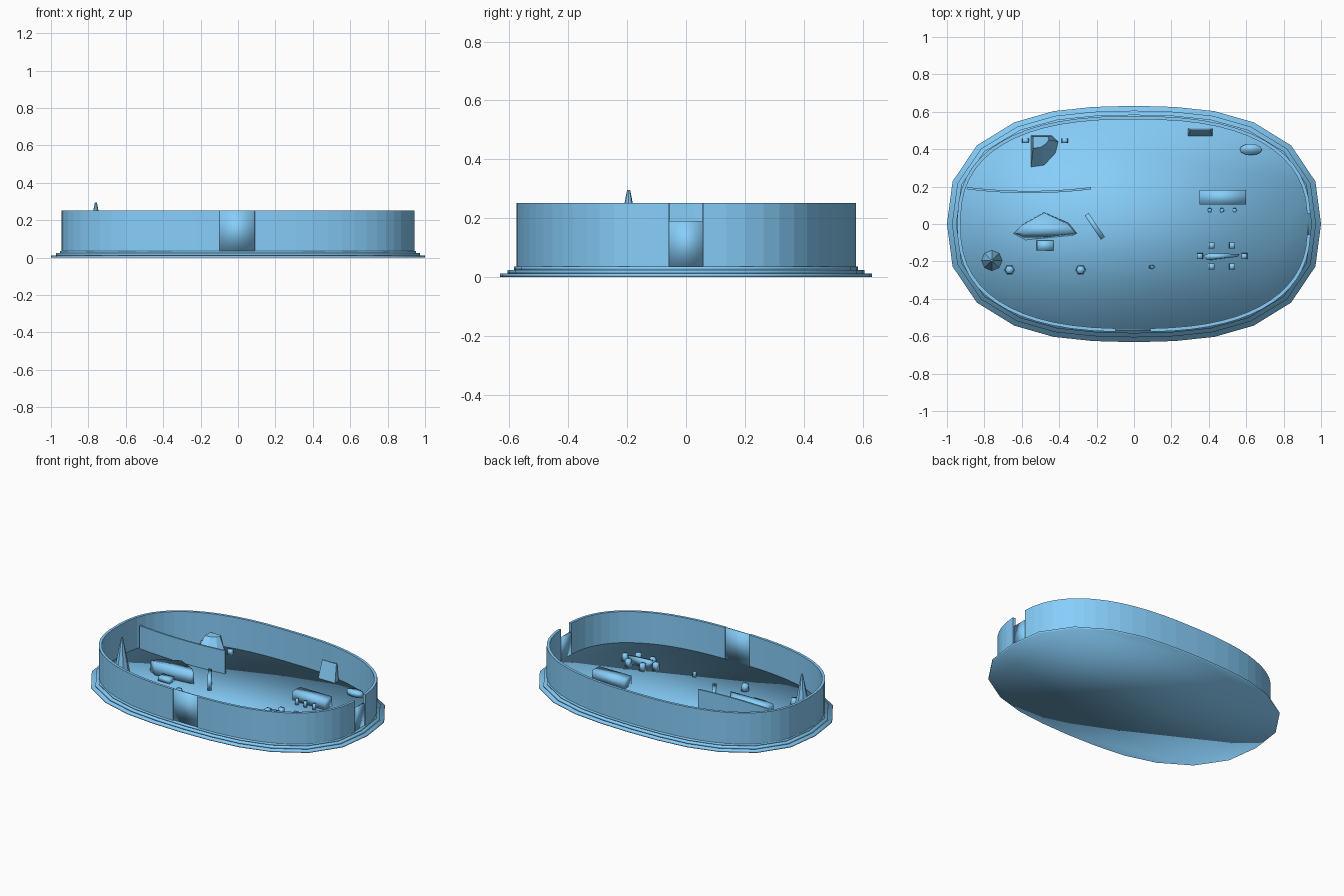
import bpy, bmesh, math

if "Cube" in bpy.data.objects:
    bpy.data.objects.remove(bpy.data.objects["Cube"])

FLOOR = 0.035
blue = bpy.data.materials.new("light_blue")
blue.diffuse_color = (0.242, 0.617, 0.956, 1)
blue.use_nodes = True
blue.node_tree.nodes["Principled BSDF"].inputs["Base Color"].default_value = blue.diffuse_color


def finish(name, bm, smooth=False):
    bmesh.ops.recalc_face_normals(bm, faces=bm.faces)
    for f in bm.faces:
        f.smooth = smooth
    me = bpy.data.meshes.new(name)
    bm.to_mesh(me)
    bm.free()
    me.materials.append(blue)
    ob = bpy.data.objects.new(name, me)
    bpy.context.collection.objects.link(ob)
    return ob


def loft(name, layers, smooth=True):
    """Closed solid through (outline, z) layers with equal point counts."""
    bm = bmesh.new()
    rows = [[bm.verts.new((x, y, z)) for x, y in pts] for pts, z in layers]
    n = len(rows[0])
    for a, b in zip(rows, rows[1:]):
        for i in range(n):
            j = (i + 1) % n
            bm.faces.new((a[i], a[j], b[j], b[i]))
    bm.faces.new(rows[0][::-1])
    bm.faces.new(rows[-1])
    return finish(name, bm, smooth)


def block(name, x, y, w, d, h, taper=1.0, angle=0.0):
    c, s = math.cos(angle), math.sin(angle)

    def rect(k):
        pts = [(-w / 2, -d / 2), (w / 2, -d / 2), (w / 2, d / 2), (-w / 2, d / 2)]
        return [(x + k * (u * c - v * s), y + k * (u * s + v * c)) for u, v in pts]
    return loft(name, [(rect(1), FLOOR), (rect(taper), FLOOR + h)])


def round_post(name, x, y, rx, ry, h, sides=8, taper=1.0, smooth=True):
    def ring(k):
        return [(x + k * rx * math.cos(2 * math.pi * i / sides),
                 y + k * ry * math.sin(2 * math.pi * i / sides)) for i in range(sides)]
    return loft(name, [(ring(1), FLOOR), (ring(taper), FLOOR + h)], smooth)


def oval(a, b, t):
    c, s = math.cos(t), math.sin(t)
    return (a * math.copysign(abs(c) ** 0.8, c), b * math.copysign(abs(s) ** 0.8, s))


def arc_wall(name, a, b, thick, t0, t1, z0, z1, steps, smooth=False):
    ts = [t0 + (t1 - t0) * i / steps for i in range(steps + 1)]
    outer = [oval(a, b, t) for t in ts]
    inner = [oval(a - thick, b - thick, t) for t in ts]
    bm = bmesh.new()
    rows = [[bm.verts.new((p[0], p[1], z0)), bm.verts.new((q[0], q[1], z0)),
             bm.verts.new((q[0], q[1], z1)), bm.verts.new((p[0], p[1], z1))]
            for p, q in zip(outer, inner)]
    for r, s in zip(rows, rows[1:]):
        for i in range(4):
            j = (i + 1) % 4
            bm.faces.new((r[i], r[j], s[j], s[i]))
    bm.faces.new(rows[0])
    bm.faces.new(rows[-1][::-1])
    return finish(name, bm, smooth)


# Stepped 24-sided base, each slab softly shaded
quarter = [(1, 0), (0.97, 0.36), (0.84, 0.665), (0.64, 0.86), (0.43, 0.955), (0.22, 0.99)]
right_half = [(x, -y) for x, y in quarter[:0:-1]] + quarter
outline = [(0, -1)] + right_half + [(0, 1)] + [(-x, y) for x, y in right_half[::-1]]
for name, a, b, z0, z1 in (("base_lower", 1, 0.632, 0, 0.012),
                           ("base_middle", 0.973, 0.606, 0.012, 0.024),
                           ("base_floor", 0.952, 0.585, 0.024, FLOOR)):
    pts = [(x * a, y * b) for x, y in outline]
    loft(name, [(pts, z0), (pts, z1)])

# Oval wall with front and right doorways
A, B, TOP = 0.945, 0.577, 0.252
side = math.asin((0.058 / B) ** 1.25)
front_r = 1.5 * math.pi + math.asin((0.09 / A) ** 1.25)
front_l = 1.5 * math.pi - math.asin((0.1 / A) ** 1.25)
arc_wall("wall_main", A, B, 0.018, side, front_l, FLOOR, TOP, 42)
arc_wall("wall_corner", A, B, 0.018, front_r, 2 * math.pi - side, FLOOR, TOP, 15)
arc_wall("front_door", A, B - 0.007, 0.008, front_l, front_r, FLOOR, TOP, 1, True)
arc_wall("right_door", A - 0.008, B, 0.012, -side, side, FLOOR, 0.19, 1, True)

# Bowed partition
xs = [-0.89 + 0.66 * i / 10 for i in range(11)]
bow = [(x, 0.165 + 0.02 * ((x + 0.56) / 0.33) ** 2) for x in xs]
strip = bow + [(x, y + 0.012) for x, y in bow[::-1]]
loft("partition", [(strip, FLOOR), (strip, 0.195)], False)

# Couch, bench and screen
couch_low = [(-0.58, -0.085), (-0.325, -0.06), (-0.305, -0.05), (-0.35, 0.005),
             (-0.48, 0.062), (-0.6, -0.005), (-0.645, -0.05)]
couch_top = [(-0.6, -0.055), (-0.33, -0.05), (-0.31, -0.047), (-0.355, 0.0),
             (-0.48, 0.06), (-0.6, -0.007), (-0.64, -0.048)]
loft("large_couch", [(couch_low, FLOOR), (couch_top, 0.11)])
block("bench", -0.475, -0.115, 0.09, 0.055, 0.03, 0.95)
block("screen", -0.21, -0.012, 0.155, 0.025, 0.08, 1, math.radians(-56))

# Cone tree and small pots
round_post("cone_tree", -0.76, -0.195, 0.055, 0.055, 0.26, 8, 0.1, False)
for i, (x, y) in enumerate([(-0.665, -0.245), (-0.285, -0.245)]):
    round_post(f"pot_{i}", x, y, 0.028, 0.028, 0.045, 6, 0.8)
round_post("small_pot", 0.095, -0.23, 0.018, 0.012, 0.035, 5, 0.6)

# Tapered tall seat and its side stands
seat = [(-0.55, 0.305), (-0.48, 0.315), (-0.42, 0.38), (-0.405, 0.44), (-0.44, 0.472), (-0.55, 0.472)]
seat_top = [(-0.54, 0.405), (-0.5, 0.41), (-0.47, 0.43), (-0.455, 0.45), (-0.46, 0.468), (-0.54, 0.468)]
loft("tall_seat", [(seat, FLOOR), (seat_top, 0.135)], False)
for i, x in enumerate((-0.58, -0.37)):
    block(f"side_stand_{i}", x, 0.445, 0.035, 0.025, 0.035, 0.85)

# Back cabinet with a sloping front, and a round low table
cab_low = [(0.29, 0.47), (0.42, 0.47), (0.42, 0.51), (0.29, 0.51)]
cab_top = [(0.3, 0.5), (0.41, 0.5), (0.41, 0.508), (0.3, 0.508)]
loft("cabinet", [(cab_low, FLOOR), (cab_top, 0.155)], False)
round_post("low_table", 0.625, 0.398, 0.06, 0.03, 0.03, 12)

# Counter with stools
block("counter", 0.475, 0.143, 0.25, 0.08, 0.065)
for i, x in enumerate((0.405, 0.47, 0.538)):
    round_post(f"stool_{i}", x, 0.073, 0.013, 0.013, 0.04, 6, 0.9)

# Dining table with chairs
table = [(0.37, -0.17), (0.39, -0.192), (0.555, -0.175), (0.565, -0.16), (0.4, -0.157)]
table_low = [(0.47 + (x - 0.47) * 0.7, y) for x, y in table]
loft("dining_table", [(table_low, FLOOR), (table, 0.085)])
for i, (x, y) in enumerate([(0.415, -0.115), (0.525, -0.115), (0.352, -0.172),
                            (0.59, -0.172), (0.415, -0.227), (0.525, -0.227)]):
    block(f"chair_{i}", x, y, 0.032, 0.032, 0.05, 0.95)
